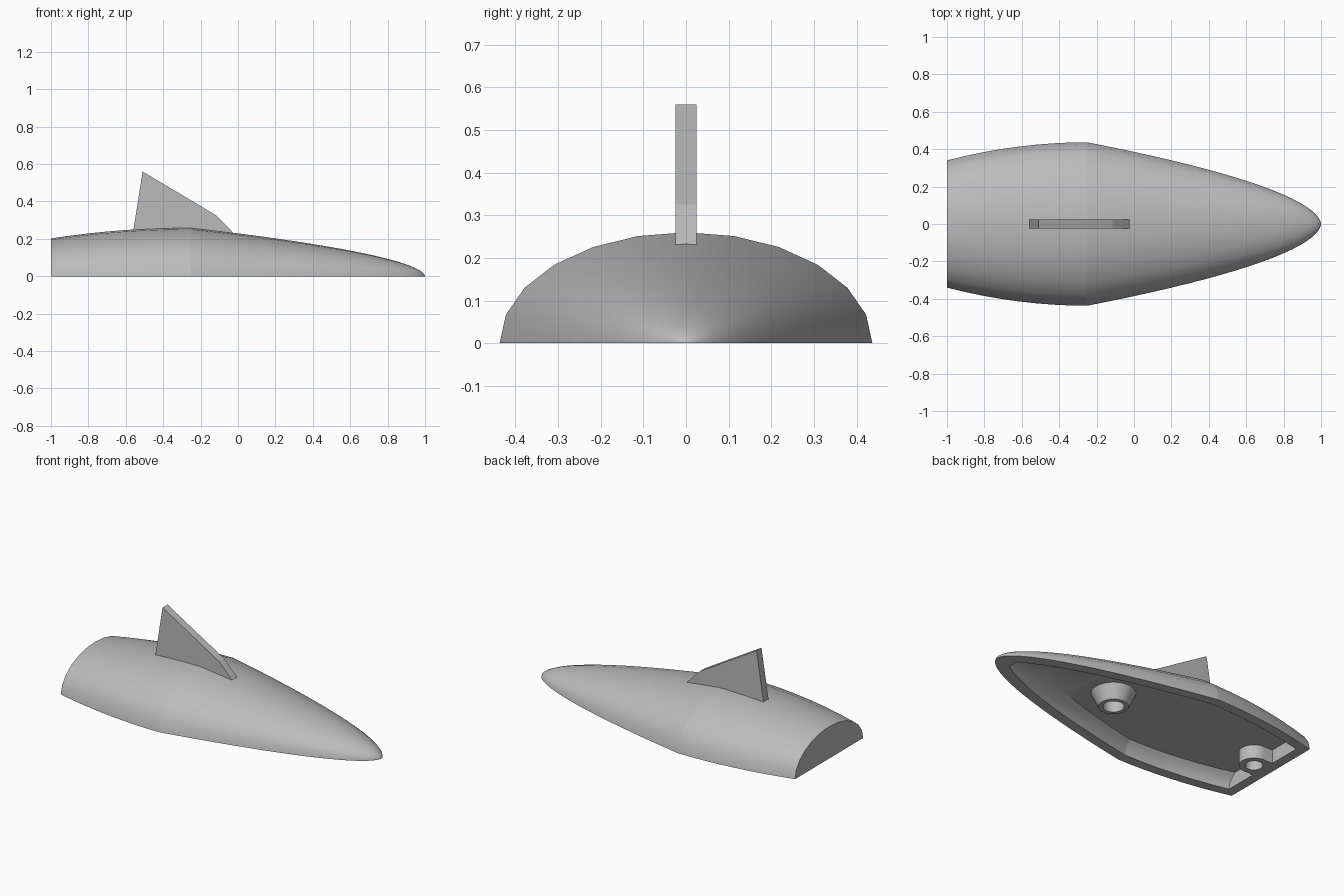
import bpy, bmesh
from math import sin, cos, pi, sqrt

cube = bpy.data.objects.get("Cube")
if cube:
    bpy.data.objects.remove(cube, do_unlink=True)

GREY = (0.5, 0.5, 0.5, 1.0)
grey = bpy.data.materials.new("light_grey")
grey.use_nodes = True
grey.diffuse_color = GREY
grey.node_tree.nodes["Principled BSDF"].inputs["Base Color"].default_value = GREY

KINK = -0.25      # widest station of the hull
WIDE = 0.437      # half width there
RATIO = 0.595     # height over half width
CEILING = 0.085   # flat roof of the hollow underside
REAR = -0.94      # inner face of the rear wall


def half_width(x):
    if x <= KINK:
        return WIDE - 0.097 * ((x - KINK) / 0.75) ** 2
    return max(0.003, WIDE * (max(0.0, 1 - x) / 1.25) ** 0.56)


def finish(name, bm):
    bmesh.ops.recalc_face_normals(bm, faces=bm.faces)
    mesh = bpy.data.meshes.new(name)
    bm.to_mesh(mesh)
    bm.free()
    mesh.materials.append(grey)
    obj = bpy.data.objects.new(name, mesh)
    bpy.context.collection.objects.link(obj)
    return obj


def select(obj):
    bpy.ops.object.select_all(action='DESELECT')
    obj.select_set(True)
    bpy.context.view_layer.objects.active = obj


def smooth(obj):
    select(obj)
    bpy.ops.object.shade_smooth_by_angle(angle=pi / 6)


def loft(name, sections):
    """Skin closed sections of equal length and cap both ends."""
    bm = bmesh.new()
    loops = [[bm.verts.new(p) for p in s] for s in sections]
    n = len(loops[0])
    for a, b in zip(loops, loops[1:]):
        for i in range(n):
            j = (i + 1) % n
            bm.faces.new((a[i], a[j], b[j], b[i]))
    bm.faces.new(loops[0])
    bm.faces.new(loops[-1])
    return finish(name, bm)


def hull_section(x):
    w = half_width(x)
    return [(x, w * cos(pi * i / 12), w * RATIO * sin(pi * i / 12)) for i in range(13)]


def cavity_section(x):
    w = max(0.004, half_width(x) - 0.062 - 0.03 * max(0, x) ** 3)
    h = 0.5 * w
    top = min(CEILING, h * 0.98)
    side = [(w, -0.05)]
    for i in range(6):
        z = top * i / 5
        side.append((w * sqrt(1 - (z / h) ** 2), z))
    return [(x, y, z) for y, z in side] + [(x, -y, z) for y, z in reversed(side)]


# Hull: tapering half-ellipse body with a blunt rear and a rounded nose
tail = [-1 + 0.75 * i / 8 for i in range(8)]
nose = [1 - 1.25 * (1 - i / 20) ** 2 for i in range(21)]
hull = loft("hull", [hull_section(x) for x in tail + nose])

# Hollow underside with a flat ceiling
inner = [REAR + (KINK - REAR) * i / 6 for i in range(6)]
inner += [KINK + (0.885 - KINK) * i / 18 for i in range(19)]
cutter = loft("cavity_cutter", [cavity_section(x) for x in inner])
cutter.hide_render = True
cut = hull.modifiers.new("hollow", 'BOOLEAN')
cut.operation = 'DIFFERENCE'
cut.solver = 'EXACT'
cut.object = cutter
select(hull)
bpy.ops.object.modifier_apply(modifier=cut.name)
bpy.data.objects.remove(cutter, do_unlink=True)
smooth(hull)
# Crease at the widest station
for e in hull.data.edges:
    if all(abs(hull.data.vertices[v].co.x - KINK) < 0.001 for v in e.vertices):
        e.use_edge_sharp = True


def socket(name, cx, r_bottom, r_top, r_hole, flat_back=None):
    """Tube under the ceiling; flat_back squares its rear half into the wall."""
    def ring(r, z, square=False):
        pts = []
        for i in range(32):
            c, s = cos(pi * i / 16), sin(pi * i / 16)
            x, y = r * c, r * s
            if square and c < 0:
                k = r / max(abs(c), abs(s))
                x, y = max(flat_back, k * c), k * s
            pts.append((cx + x, y, z))
        return pts
    sq = flat_back is not None
    top = CEILING + 0.003
    rings = [ring(r_hole, top), ring(r_hole, 0),
             ring(r_bottom, 0, sq), ring(r_top, top, sq)]
    smooth(loft(name, rings))


# Sockets on the underside
socket("middle_socket", 0.15, 0.085, 0.128, 0.06)
socket("rear_socket", -0.877, 0.085, 0.085, 0.05, flat_back=-0.0635)

# Dorsal fin: thin upright plate
outline = [(-0.565, 0.21), (-0.51, 0.56), (-0.115, 0.325), (-0.025, 0.232), (-0.06, 0.21)]
loft("fin", [[(x, y, z) for x, z in outline] for y in (-0.025, 0.025)])
